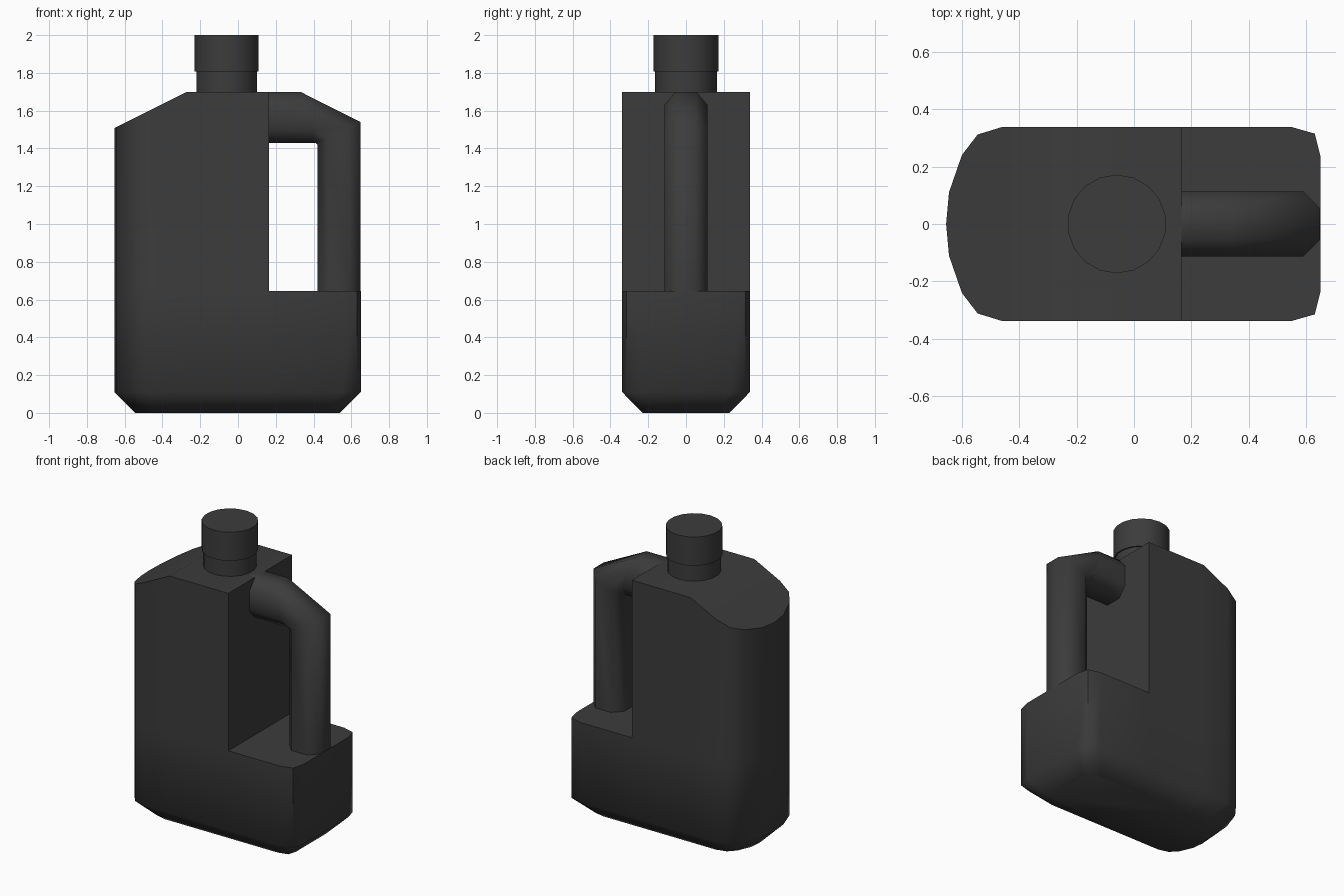
import bpy, bmesh, math

if "Cube" in bpy.data.objects:
    bpy.data.objects.remove(bpy.data.objects["Cube"])

def finish(bm, name, angle=50):
    bmesh.ops.recalc_face_normals(bm, faces=bm.faces)
    me = bpy.data.meshes.new(name)
    bm.to_mesh(me)
    bm.free()
    ob = bpy.data.objects.new(name, me)
    bpy.context.collection.objects.link(ob)
    bpy.ops.object.select_all(action='DESELECT')
    ob.select_set(True)
    bpy.context.view_layer.objects.active = ob
    bpy.ops.object.shade_smooth_by_angle(angle=math.radians(angle))
    mat = bpy.data.materials.get("dark_plastic") or bpy.data.materials.new("dark_plastic")
    mat.diffuse_color = (0.045, 0.045, 0.045, 1)
    mat.use_nodes = True
    mat.node_tree.nodes["Principled BSDF"].inputs["Base Color"].default_value = mat.diffuse_color
    me.materials.append(mat)
    return ob

def bridge(bm, a, b, closed=True):
    n = len(a)
    for i in range(n if closed else n - 1):
        j = (i + 1) % n
        bm.faces.new((a[i], a[j], b[j], b[i]))

# Bottle body: lower block plus a taller left tower with a sloped shoulder
half_left = [(-0.645, 0.11), (-0.60, 0.24), (-0.545, 0.312), (-0.46, 0.338),
             (-0.27, 0.338), (0.165, 0.338)]
left = [(x, y) for x, y in reversed(half_left)] + [(-0.655, 0)] + [(x, -y) for x, y in half_left]
half_right = [(0.55, 0.338), (0.63, 0.315), (0.65, 0.235)]
right = [(x, -y) for x, y in half_right] + list(reversed(half_right))
plan = left + right
nl = len(left)

bm = bmesh.new()
def ring(z, sx=1, sy=1):
    return [bm.verts.new((x * sx, y * sy, z)) for x, y in plan]
base, low, ledge = ring(0, 0.83, 0.68), ring(0.11), ring(0.645)
bridge(bm, base, low)
bridge(bm, low, ledge)
bm.faces.new(base)
top = [bm.verts.new((x, y, 1.70 - 0.5 * max(0, -0.27 - x))) for x, y in left]
bridge(bm, ledge[:nl], top, closed=False)
bm.faces.new((ledge[nl - 1], ledge[0], top[0], top[-1]))          # wall behind the handle
bm.faces.new([ledge[nl - 1]] + ledge[nl:] + [ledge[0]])           # ledge under the handle
bm.faces.new((top[0], top[1], top[-2], top[-1]))                  # flat top
bm.faces.new(top[1:-1])                                           # sloped shoulder
finish(bm, "bottle_body")

# Handle: chamfered section swept through (outer, inner) stations in the xz plane
stations = [((0.12, 1.70), (0.12, 1.43)), ((0.33, 1.70), (0.41, 1.43)),
            ((0.648, 1.54), (0.42, 1.42)), ((0.648, 0.62), (0.42, 0.62))]
w, c = 0.113, 0.058
bm = bmesh.new()
rings = []
for (ox, oz), (ix, iz) in stations:
    section = [(0, w - c), (0.25, w), (0.75, w), (1, w - c),
               (1, c - w), (0.75, -w), (0.25, -w), (0, c - w)]
    rings.append([bm.verts.new((ox + (ix - ox) * t, y, oz + (iz - oz) * t)) for t, y in section])
for a, b in zip(rings, rings[1:]):
    bridge(bm, a, b)
bm.faces.new(rings[0])
bm.faces.new(rings[-1])
finish(bm, "handle")

# Neck and cap
for name, r, z0, z1 in (("neck", 0.163, 1.68, 1.82), ("cap", 0.172, 1.808, 2.0)):
    bm = bmesh.new()
    bmesh.ops.create_cone(bm, cap_ends=True, segments=18, radius1=r, radius2=r, depth=z1 - z0)
    bmesh.ops.translate(bm, verts=bm.verts, vec=(-0.06, 0, (z0 + z1) / 2))
    finish(bm, name)
